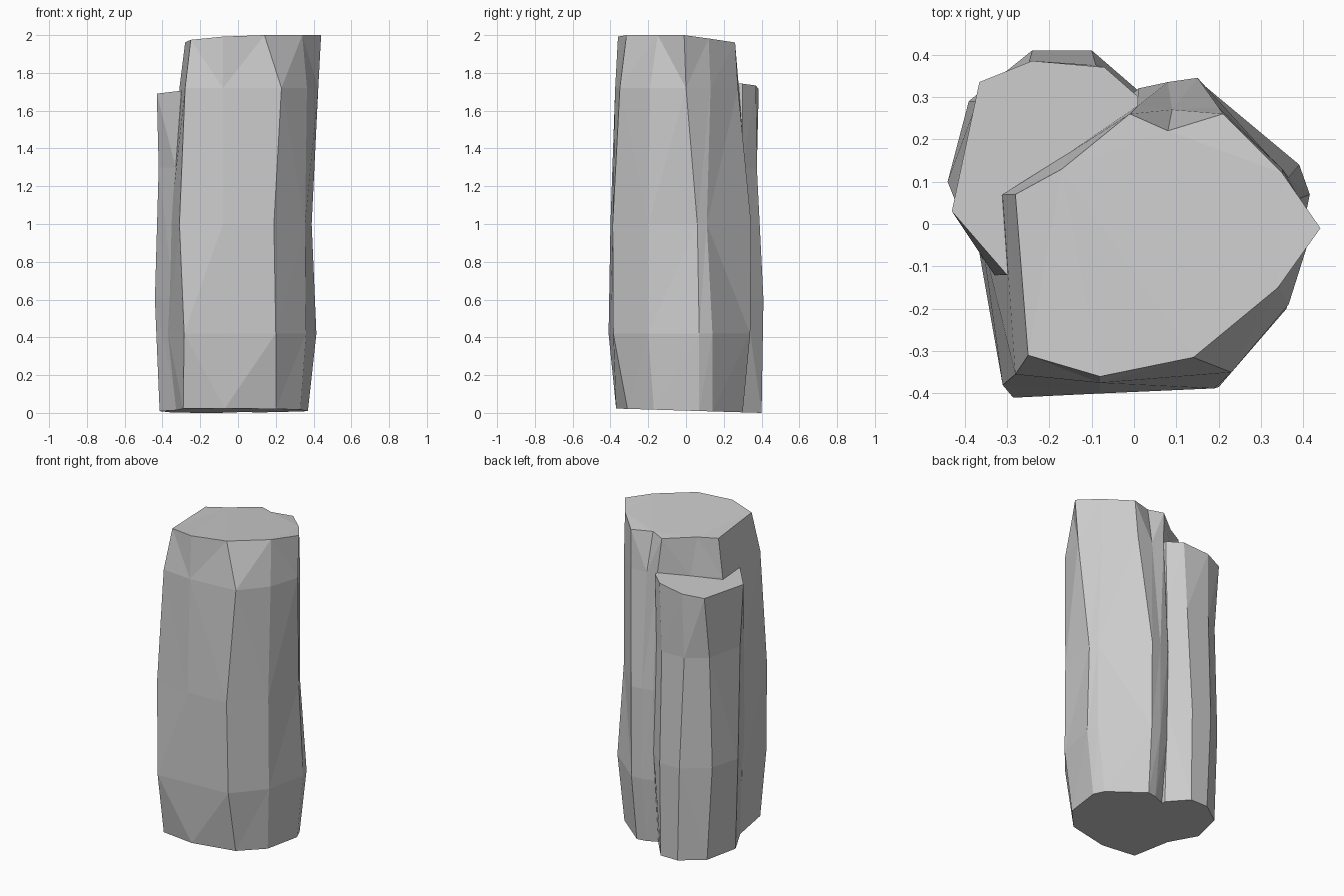
import bpy, bmesh


def column(name, corners, heights, top_z, bottom_z):
    """Loft a faceted pillar; each corner lists its x, y from top to bottom."""
    bm = bmesh.new()
    rings = []
    last = len(heights) - 1
    for i, h in enumerate(heights):
        ring = []
        for path in corners:
            x, y = path[i]
            z = top_z(x, y) if i == 0 else bottom_z(x, y) if i == last else h
            ring.append(bm.verts.new((x, y, z)))
        rings.append(ring)
    n = len(corners)
    for a, b in zip(rings, rings[1:]):
        for k in range(n):
            j = (k + 1) % n
            bm.faces.new((a[k], b[k], b[j], a[j]))
    bm.faces.new(rings[0])
    bm.faces.new(rings[-1][::-1])
    bmesh.ops.triangulate(bm, faces=bm.faces[:])
    bmesh.ops.recalc_face_normals(bm, faces=bm.faces[:])
    mesh = bpy.data.meshes.new(name)
    bm.to_mesh(mesh)
    bm.free()
    obj = bpy.data.objects.new(name, mesh)
    bpy.context.collection.objects.link(obj)
    return obj


def floor_z(x, y):
    return max(0.0, 0.012 - 0.03 * y)


# Tall rock column, corners counter-clockwise from the left rear
tall = [
    [(-.28, .07), (-.31, .07), (-.36, -.03), (-.37, -.04), (-.34, 0)],
    [(-.25, -.31), (-.28, -.355), (-.31, -.38), (-.285, -.41), (-.29, -.34)],
    [(-.08, -.36), (-.08, -.375), (-.08, -.40), (-.08, -.40), (-.07, -.37)],
    [(.14, -.315), (.23, -.35), (.19, -.388), (.20, -.385), (.20, -.31)],
    [(.34, -.15), (.365, -.19), (.355, -.20), (.36, -.20), (.33, -.17)],
    [(.44, -.01), (.425, 0), (.39, .06), (.415, .07), (.37, .07)],
    [(.35, .12), (.35, .13), (.365, .11), (.39, .14), (.34, .14)],
    [(.21, .26), (.20, .275), (.15, .345), (.15, .34), (.14, .30)],
    [(.08, .22), (.09, .27), (.08, .335), (.08, .335), (.08, .29)],
    [(-.01, .26), (.01, .28), (.01, .32), (.01, .31), (.01, .26)],
    [(-.17, .13), (-.15, .17), (-.15, .17), (-.15, .17), (-.15, .17)],
]
column("tall_rock_column", tall, (2, 1.72, 1.0, 0.42, 0),
       lambda x, y: 2 - 0.15 * max(0, y) - 0.1 * max(0, -x), floor_z)

# Lower rock column leaning against the rear left
low = [
    [(-.30, -.12), (-.33, -.12), (-.34, -.12), (-.32, -.10)],
    [(-.43, .03), (-.42, .05), (-.44, .10), (-.415, .09)],
    [(-.365, .335), (-.37, .29), (-.39, .29), (-.36, .30)],
    [(-.24, .385), (-.25, .375), (-.24, .41), (-.22, .40)],
    [(-.07, .37), (-.09, .375), (-.10, .41), (-.10, .40)],
    [(.01, .30), (.0, .30), (.01, .315), (.0, .28)],
    [(.0, .0), (.0, .0), (.0, .0), (.0, .0)],
]
column("low_rock_column", low, (1.7, 1.3, 0.6, 0),
       lambda x, y: 1.69 + 0.12 * (x + .43), floor_z)
